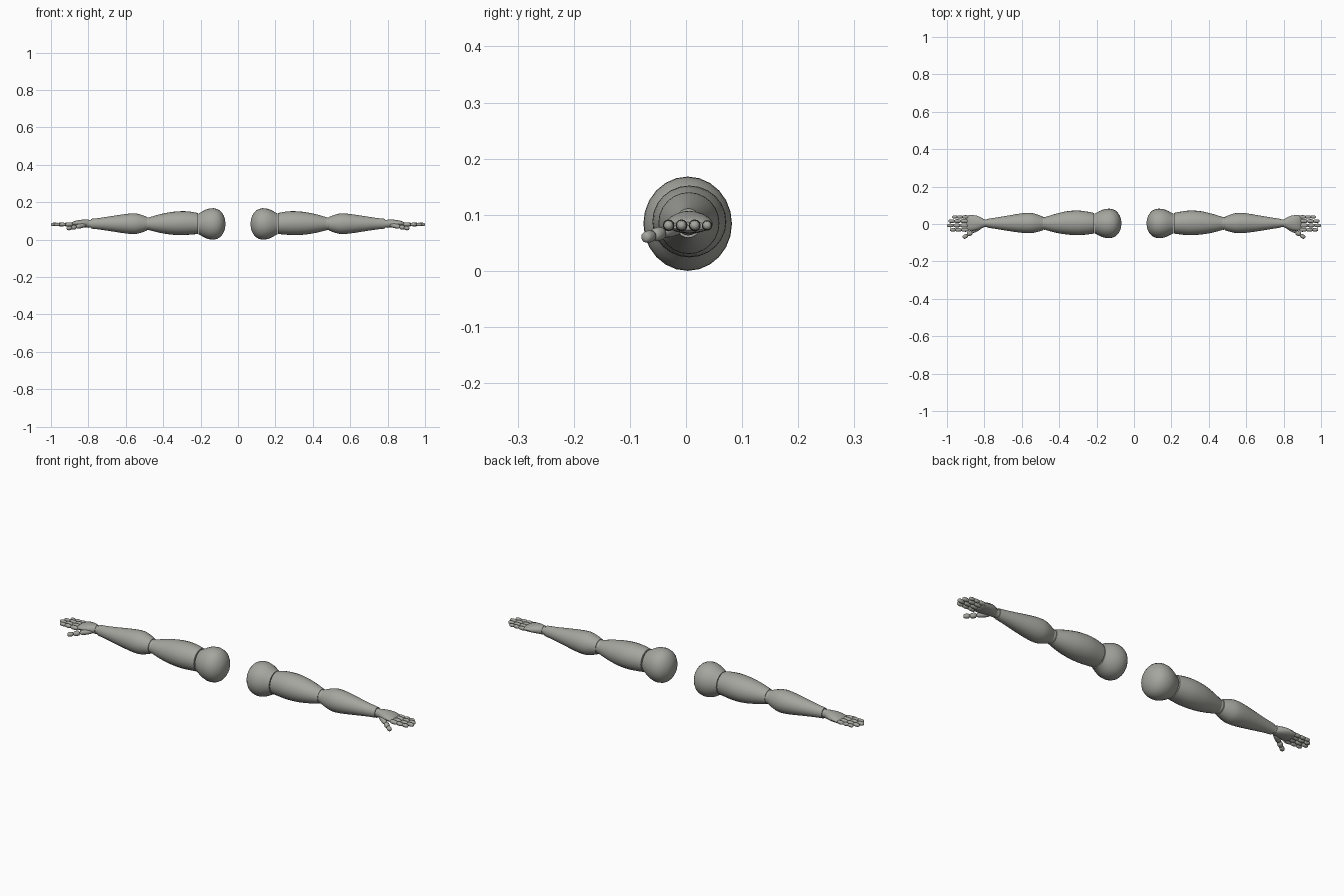
import bpy
import bmesh
import math
from mathutils import Vector

if "Cube" in bpy.data.objects:
    bpy.data.objects.remove(bpy.data.objects["Cube"], do_unlink=True)

grey = bpy.data.materials.new("warm_grey")
grey.use_nodes = True
COLOUR = (0.38, 0.38, 0.35, 1)
grey.diffuse_color = COLOUR
grey.node_tree.nodes["Principled BSDF"].inputs["Base Color"].default_value = COLOUR
parts = []


def smooth_stations(st, steps=3):
    """Catmull-Rom refinement of a list of stations."""
    pts = [Vector(s) for s in st]
    out = []
    for i in range(len(pts) - 1):
        p0, p1 = pts[max(i - 1, 0)], pts[i]
        p2, p3 = pts[i + 1], pts[min(i + 2, len(pts) - 1)]
        for k in range(steps):
            t = k / steps
            out.append(0.5 * (2 * p1 + (p2 - p0) * t
                              + (2 * p0 - 5 * p1 + 4 * p2 - p3) * t ** 2
                              + (3 * p1 - p0 - 3 * p2 + p3) * t ** 3))
    return out + [pts[-1]]


def finish(name, rings):
    """Skin the rings into a closed left part and its mirrored right twin."""
    for side, sign in (("left", 1), ("right", -1)):
        bm = bmesh.new()
        loops = [[bm.verts.new((p.x * sign, p.y, p.z)) for p in r] for r in rings]
        n = len(loops[0])
        for a, b in zip(loops, loops[1:]):
            for i in range(n):
                j = (i + 1) % n
                bm.faces.new((a[i], a[j], b[j], b[i]))
        bm.faces.new(loops[0])
        bm.faces.new(loops[-1])
        bmesh.ops.recalc_face_normals(bm, faces=bm.faces)
        me = bpy.data.meshes.new(f"{side}_{name}")
        bm.to_mesh(me)
        bm.free()
        me.materials.append(grey)
        ob = bpy.data.objects.new(f"{side}_{name}", me)
        bpy.context.collection.objects.link(ob)
        parts.append(ob)


def limb(name, stations, sides=24, smooth=True):
    """Elliptical sections along x: (x, centre y, centre z, y radius, z radius)."""
    rings = []
    for x, cy, cz, ry, rz in (smooth_stations(stations) if smooth else stations):
        rings.append([Vector((x, cy + ry * math.cos(a), cz + rz * math.sin(a)))
                      for a in (math.tau * i / sides for i in range(sides))])
    finish(name, rings)


def bone(name, start, end, radius, sides=12):
    """Rounded barrel between two points."""
    start, end = Vector(start), Vector(end)
    axis = end - start
    u = axis.cross(Vector((0, 0, 1))).normalized()
    v = u.cross(axis).normalized()
    profile = [(0, .3), (.05, .65), (.16, .9), (.4, 1), (.65, .98), (.86, .84), (.96, .58), (1, .25)]
    rings = []
    for t, f in profile:
        rings.append([start + axis * t + radius * f * (u * math.cos(a) + v * math.sin(a))
                      for a in (math.tau * i / sides for i in range(sides))])
    finish(name, rings)


# Shoulder cap: shallow inner dome, crease, then a ball narrowing to the arm
shoulder = [(.068, .012), (.071, .03), (.077, .046), (.086, .06), (.097, .072),
            (.112, .08), (.13, .084), (.15, .083), (.168, .078), (.185, .07),
            (.2, .061), (.21, .056)]
limb("shoulder", [(x, .003, .084, r * .94, r) for x, r in shoulder], smooth=False)

# Upper arm, elbow joint, forearm, wrist joint
limb("upper_arm", [(.215, .004, .086, .055, .056), (.25, .005, .088, .061, .061),
                   (.3, .006, .088, .066, .064), (.36, .006, .087, .062, .06),
                   (.42, .004, .086, .05, .049), (.472, .003, .085, .035, .035)])
limb("elbow", [(.468, .003, .085, .032, .032), (.479, .003, .085, .034, .034),
               (.49, .003, .085, .032, .032)])
limb("forearm", [(.486, .003, .085, .036, .036), (.515, .004, .085, .046, .047),
                 (.55, .005, .085, .054, .055), (.6, .005, .085, .052, .052),
                 (.68, .004, .085, .04, .04), (.74, .004, .085, .03, .031),
                 (.786, .004, .085, .023, .026)])
limb("wrist", [(.782, .004, .085, .02, .021), (.795, .004, .085, .019, .02),
               (.81, .004, .085, .019, .02)], sides=16)

# Palm
limb("palm", [(.8, .004, .085, .02, .022), (.815, .005, .086, .028, .021),
              (.84, .006, .086, .038, .02), (.868, .006, .084, .042, .017),
              (.888, .006, .081, .04, .012), (.895, .006, .08, .036, .007)], sides=20)

# Fingers: three barrels each
fingers = [("index", -.031, .984, .0105), ("middle", -.008, 1.0, .0108),
           ("ring", .0155, .992, .0108), ("little", .0375, .972, .0095)]
for label, y, tip, r in fingers:
    x0 = .884
    cuts = [x0 + (tip - x0) * f for f in (0, .4, .71, 1)]
    for k in range(3):
        overlap = .002 if k else 0
        bone(f"{label}_finger_{k + 1}", (cuts[k] - overlap, y, .081),
             (cuts[k + 1], y, .081), r * (1 - .06 * k))

# Thumb: angled forwards and slightly down
joints = [(.812, -.008, .08), (.866, -.042, .068), (.89, -.059, .063), (.914, -.074, .059)]
for k, r in enumerate((.013, .0125, .011)):
    bone(f"thumb_{k + 1}", joints[k], joints[k + 1], r)

# Smooth shading with sharp creases
bpy.ops.object.select_all(action="DESELECT")
for ob in parts:
    ob.select_set(True)
bpy.context.view_layer.objects.active = parts[0]
bpy.ops.object.shade_smooth_by_angle(angle=math.radians(35))
